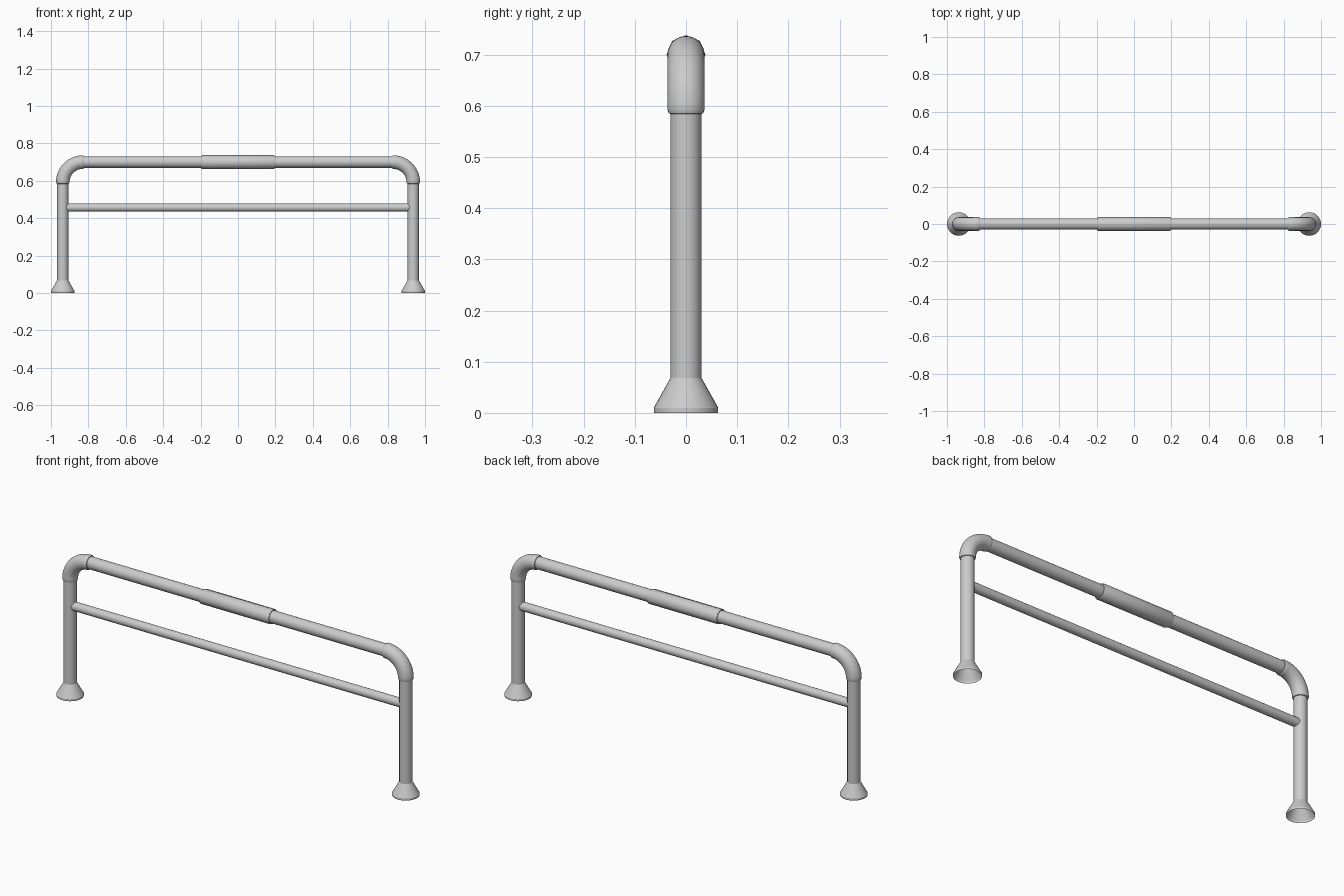
import bpy, bmesh, math
from mathutils import Vector

if "Cube" in bpy.data.objects:
    bpy.data.objects.remove(bpy.data.objects["Cube"])


def tube(name, stations, sides=32, angle=35):
    """Skin open rings along the XZ plane; station = (x, z, direction angle, radius)."""
    bm = bmesh.new()
    rings = []
    for x, z, a, r in stations:
        normal = Vector((-math.sin(a), 0, math.cos(a)))
        side = Vector((0, 1, 0))
        ring = []
        for i in range(sides):
            t = 2 * math.pi * i / sides
            ring.append(bm.verts.new(Vector((x, 0, z)) + r * (math.cos(t) * normal + math.sin(t) * side)))
        rings.append(ring)
    for lo, hi in zip(rings, rings[1:]):
        for i in range(sides):
            j = (i + 1) % sides
            bm.faces.new((lo[i], lo[j], hi[j], hi[i]))
    bmesh.ops.recalc_face_normals(bm, faces=bm.faces[:])
    mesh = bpy.data.meshes.new(name)
    bm.to_mesh(mesh)
    bm.free()
    obj = bpy.data.objects.new(name, mesh)
    bpy.context.collection.objects.link(obj)
    bpy.ops.object.select_all(action='DESELECT')
    obj.select_set(True)
    bpy.context.view_layer.objects.active = obj
    bpy.ops.object.shade_smooth_by_angle(angle=math.radians(angle))
    return obj


UP = math.pi / 2
POST_X, RAIL_Z = 0.937, 0.70
BEND, BEND_Z = 0.108, 0.592

for label, s in (("left", -1), ("right", 1)):
    # Upright post and hollow flared foot
    tube(label + "_post", [(s * POST_X, 0.062, UP, 0.0303), (s * POST_X, 0.60, UP, 0.0303)])
    tube(label + "_foot", [(s * POST_X, z, UP, r) for z, r in
                           ((0, 0.063), (0.010, 0.063), (0.068, 0.0305))], angle=25)

    # Elbow fitting with chamfered lips
    cx = POST_X - BEND
    path = [(s * POST_X, 0.584, UP, 0.0303), (s * POST_X, 0.585, UP, 0.0335)]
    for i in range(17):
        t = UP * i / 16
        tangent = UP + t if s > 0 else UP - t
        path.append((s * (cx + BEND * math.cos(t)), BEND_Z + BEND * math.sin(t), tangent, 0.0362))
    end = math.pi if s > 0 else 0
    path += [(s * (cx - 0.005), RAIL_Z, end, 0.0335), (s * (cx - 0.006), RAIL_Z, end, 0.0303)]
    tube(label + "_elbow", path)

# Top rail and thinner lower rail
tube("top_rail", [(-0.84, RAIL_Z, 0, 0.0303), (0.84, RAIL_Z, 0, 0.0303)])
tube("lower_rail", [(-0.925, 0.457, 0, 0.022), (0.925, 0.457, 0, 0.022)])

# Eight-sided centre grip, slightly chamfered, closed down onto the rail
tube("centre_grip", [(x, RAIL_Z, 0, r) for x, r in
                     ((-0.195, 0.029), (-0.195, 0.036), (-0.190, 0.038),
                      (0.190, 0.038), (0.195, 0.036), (0.195, 0.029))], sides=8, angle=50)
